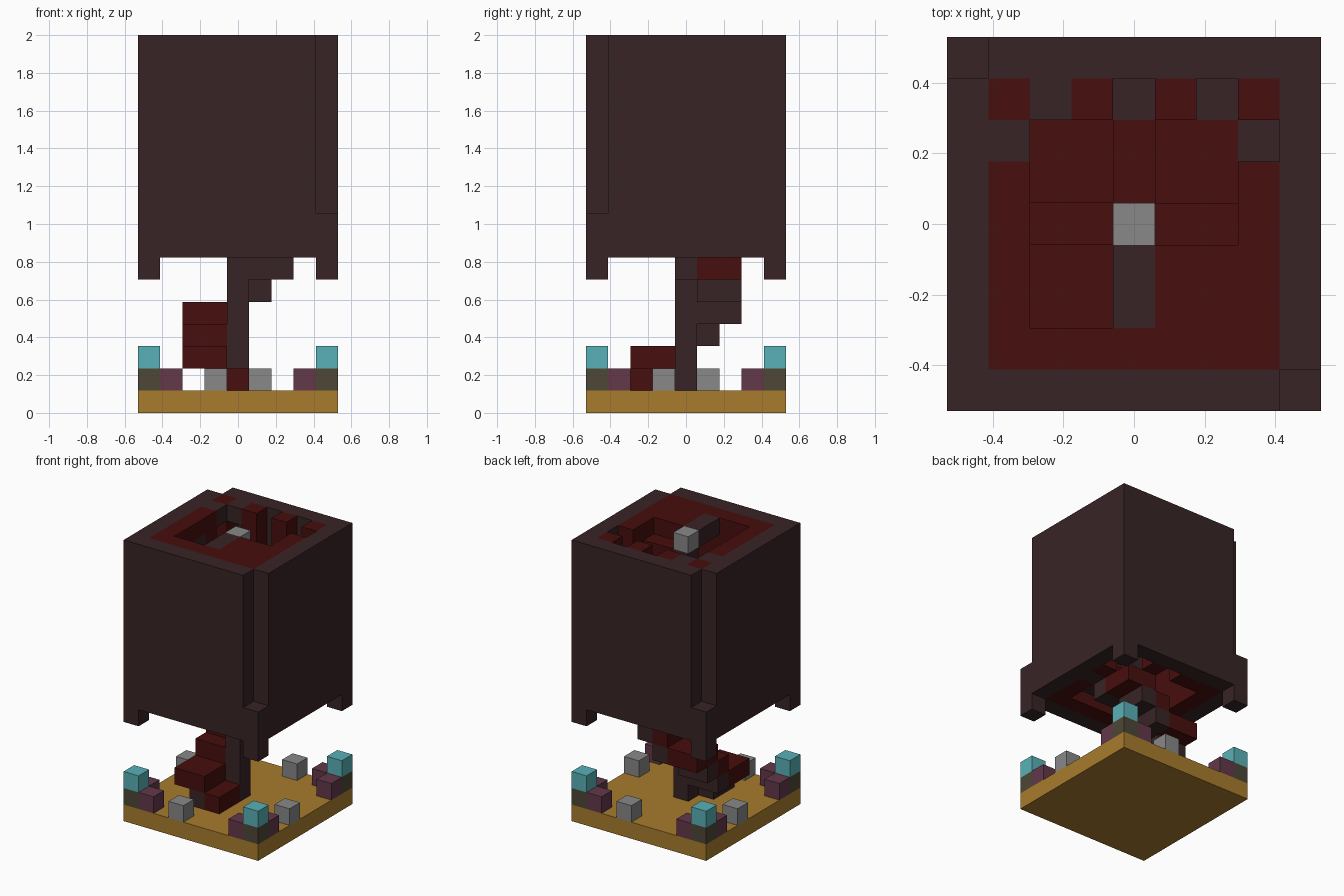
import bpy, bmesh
from mathutils import Vector

cube = bpy.data.objects.get("Cube")
if cube:
    bpy.data.objects.remove(cube, do_unlink=True)

U = 2 / 17          # edge of one block
MID, TOP = 4, 16    # centre column, highest layer
AXES = [Vector(a) for a in ((1, 0, 0), (0, 1, 0), (0, 0, 1))]


def material(name, hex_code):
    def linear(c):
        c /= 255
        return c / 12.92 if c <= 0.04045 else ((c + 0.055) / 1.055) ** 2.4
    col = [linear(v) for v in bytes.fromhex(hex_code)] + [1]
    m = bpy.data.materials.new(name)
    m.use_nodes = True
    m.diffuse_color = col
    m.node_tree.nodes["Principled BSDF"].inputs["Base Color"].default_value = col
    return m


brown = material("dark brown", "382425")
red = material("dark red", "480E0E")
ochre = material("ochre", "A87C2D")
cyan = material("cyan", "58B1B7")
gray = material("gray", "888888")
purple = material("plum", "633849")
olive = material("olive brown", "4E4736")


def box(xs, ys, zs):
    """Set of blocks in inclusive ranges."""
    return {(x, y, z) for x in range(xs[0], xs[1] + 1)
            for y in range(ys[0], ys[1] + 1) for z in range(zs[0], zs[1] + 1)}


def ring(lo, hi, z0, z1):
    return box((lo, hi), (lo, hi), (z0, z1)) - box((lo + 1, hi - 1), (lo + 1, hi - 1), (z0, z1))


def at(cells, z):
    return {(x, y, z) for x, y in cells}


def build(name, blocks, mat):
    """Outer skin of a set of blocks as one mesh."""
    bm = bmesh.new()
    for b in sorted(blocks):
        centre = Vector(b) + Vector((-MID, -MID, 0.5))
        for i in range(3):
            for s in (-1, 1):
                n = AXES[i] * s
                if tuple(int(v) for v in Vector(b) + n) in blocks:
                    continue
                p, q = AXES[(i + 1) % 3] / 2, AXES[(i + 2) % 3] / 2 * s
                c = centre + n / 2
                bm.faces.new([bm.verts.new(v * U) for v in
                              (c - p - q, c + p - q, c + p + q, c - p + q)])
    bmesh.ops.remove_doubles(bm, verts=bm.verts, dist=U / 100)
    bmesh.ops.dissolve_limit(bm, angle_limit=0.01, verts=bm.verts, edges=bm.edges)
    me = bpy.data.meshes.new(name)
    bm.to_mesh(me)
    bm.free()
    me.materials.append(mat)
    ob = bpy.data.objects.new(name, me)
    bpy.context.scene.collection.objects.link(ob)


# Floor slab and corner posts with their side blocks
corners = [(0, 0), (8, 0), (0, 8), (8, 8)]
build("floor", box((0, 8), (0, 8), (0, 0)), ochre)
build("corner_posts", at(corners, 1), olive)
build("corner_lamps", at(corners, 2), cyan)
sides = {c for x, y in corners for c in ((abs(x - 1), y), (x, abs(y - 1)))}
build("corner_side_blocks", at(sides, 1), purple)
build("edge_stones", at([(3, 0), (8, 3), (5, 8), (0, 5)], 1), gray)

# Outer shell: square tube, short legs, two notched corners
shell = ring(0, 8, 7, TOP)
for c in corners:
    shell |= at([c], 6)
for x, y in ((8, 0), (0, 8)):
    shell -= box((x, x), (y, y), (9, TOP))
build("outer_shell", shell, brown)

# Spiral stair, eight steps to a turn
TURN = [(1, -1), (0, -1), (-1, -1), (-1, 0), (-1, 1), (0, 1), (1, 1), (1, 0)]


def span(d):
    return [MID + d, MID + 2 * d] if d else [MID]


def step_cells(n):
    dx, dy = TURN[n % 8]
    return {(x, y) for x in span(dx) for y in span(dy)}


def support_cells(n):
    dx, dy = TURN[n % 8]
    if not (dx and dy):
        return step_cells(n)
    px, py = TURN[(n - 1) % 8]
    return {(x + dx - px, y + dy - py) for x, y in step_cells(n - 1)}


def niche_cells(n):
    dx, dy = TURN[n % 8]
    if dx and dy:
        return {(MID + 2 * dx, MID + 3 * dy), (MID + 3 * dx, MID + 2 * dy)}
    return {(MID + 3 * dx, MID + 3 * dy)}


steps, supports = set(), set()
for n in range(1, TOP + 1):
    steps |= at(step_cells(n), n)
    supports |= at(support_cells(n + 1), n)
build("stair_steps", steps, red)
build("stair_supports", supports, brown)
build("central_post", box((MID, MID), (MID, MID), (1, TOP - 1)), brown)
build("post_cap", at([(MID, MID)], TOP), gray)

# Inner lining with niches beside the steps, brown sills and lintels
lining = ring(1, 7, 7, TOP)
trim, holes = set(), set()
for n in range(5, 15):
    cells = niche_cells(n)
    trim |= at(cells, n) | at(cells, n + 4)
    for z in range(n + 1, n + 4):
        holes |= at(cells, z)
trim = (trim & lining) - holes
build("inner_lining", lining - holes - trim, red)
build("niche_trim", trim, brown)
